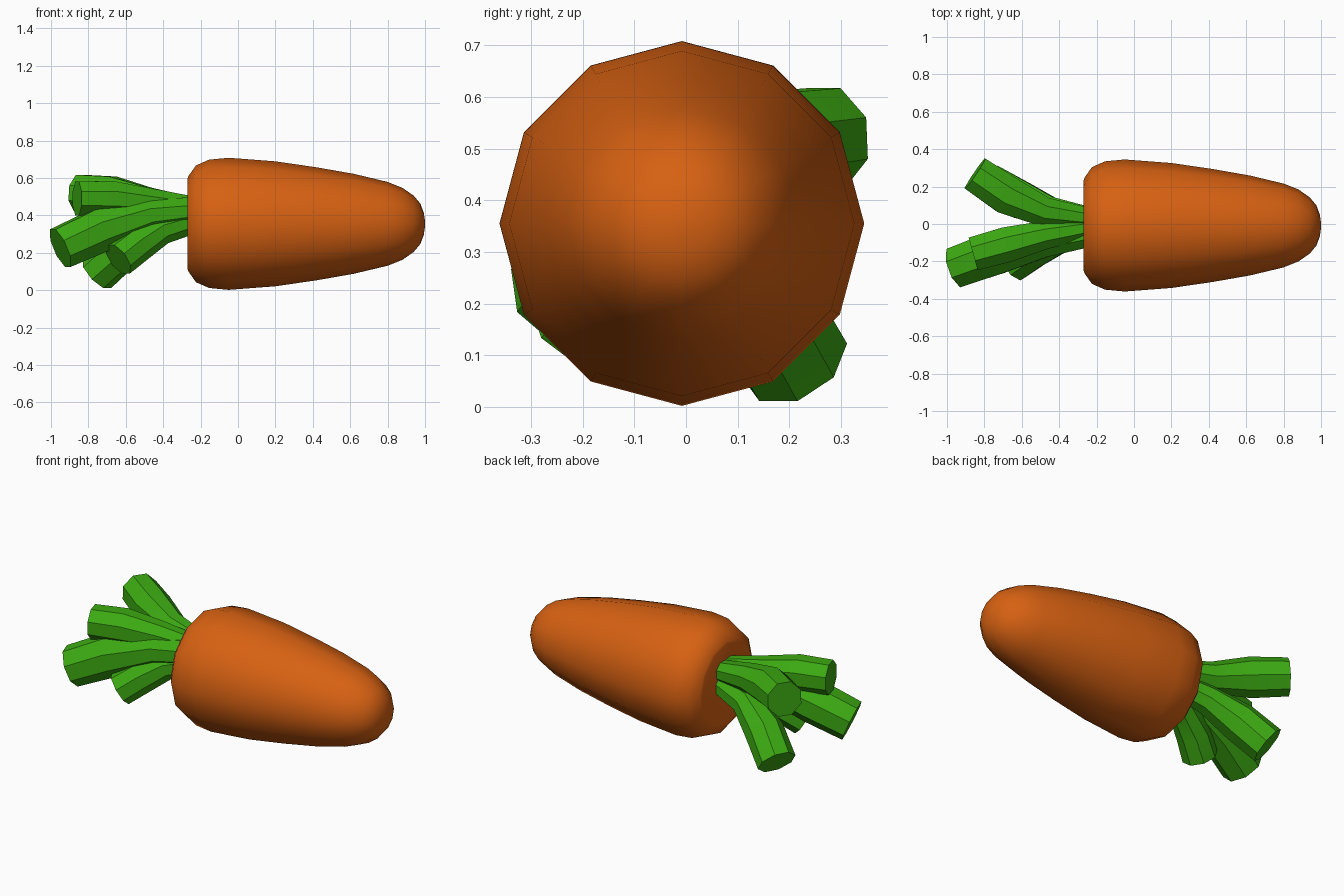
import bpy, bmesh, math
from mathutils import Vector

if "Cube" in bpy.data.objects:
    bpy.data.objects.remove(bpy.data.objects["Cube"])


def material(name, rgb):
    m = bpy.data.materials.new(name)
    m.diffuse_color = (*rgb, 1)
    m.use_nodes = True
    m.node_tree.nodes["Principled BSDF"].inputs["Base Color"].default_value = m.diffuse_color
    return m


ORANGE = material("carrot orange", (0.68, 0.12, 0.006))
GREEN = material("leaf green", (0.045, 0.40, 0.006))


def tube(name, path, radii, sides, mat, angle, turn=0.0):
    """Skin rings of the given radii along a path and cap both ends."""
    pts = [Vector(p) for p in path]
    bm = bmesh.new()
    rings = []
    for i, p in enumerate(pts):
        d = (pts[min(i + 1, len(pts) - 1)] - pts[max(i - 1, 0)]).normalized()
        side = d.cross(Vector((0, 0, 1))).normalized()
        up = side.cross(d)
        ring = []
        for k in range(sides):
            a = 2 * math.pi * k / sides + turn
            ring.append(bm.verts.new(p + radii[i] * (side * math.cos(a) + up * math.sin(a))))
        rings.append(ring)
    for r0, r1 in zip(rings, rings[1:]):
        for k in range(sides):
            n = (k + 1) % sides
            bm.faces.new((r0[k], r0[n], r1[n], r1[k]))
    bm.faces.new(rings[0])
    bm.faces.new(rings[-1])
    bmesh.ops.recalc_face_normals(bm, faces=bm.faces[:])
    me = bpy.data.meshes.new(name)
    bm.to_mesh(me)
    bm.free()
    me.materials.append(mat)
    ob = bpy.data.objects.new(name, me)
    bpy.context.collection.objects.link(ob)
    bpy.ops.object.select_all(action='DESELECT')
    ob.select_set(True)
    bpy.context.view_layer.objects.active = ob
    bpy.ops.object.shade_smooth_by_angle(angle=math.radians(angle))
    return ob


# Carrot root: twelve-sided lathe profile (x, radius) lying along x
profile = [(-0.27, 0.24), (-0.265, 0.255), (-0.225, 0.312), (-0.155, 0.343),
           (-0.05, 0.353), (0.20, 0.334), (0.42, 0.302), (0.62, 0.267),
           (0.80, 0.224), (0.88, 0.192), (0.94, 0.150), (0.975, 0.108),
           (0.993, 0.06), (1.0, 0.015)]
tube("carrot_root", [(x, -0.008, 0.355) for x, r in profile],
     [r for x, r in profile], 12, ORANGE, 50)

# Leaf stalks: curved, widening towards blunt ends
leaves = {
    "leaf_upper_back": ([(-0.24, 0.03, 0.44), (-0.48, 0.065, 0.47),
                         (-0.68, 0.155, 0.505), (-0.85, 0.27, 0.52)],
                        [0.06, 0.085, 0.112, 0.105]),
    "leaf_upper_front": ([(-0.24, -0.02, 0.445), (-0.48, -0.06, 0.47),
                          (-0.68, -0.11, 0.49), (-0.86, -0.16, 0.49)],
                         [0.06, 0.082, 0.102, 0.098]),
    "leaf_long_front": ([(-0.24, -0.05, 0.425), (-0.48, -0.09, 0.40),
                         (-0.74, -0.155, 0.32), (-0.95, -0.23, 0.225)],
                        [0.078, 0.095, 0.125, 0.118]),
    "leaf_short_front": ([(-0.24, -0.04, 0.37), (-0.41, -0.09, 0.32),
                          (-0.54, -0.15, 0.24), (-0.64, -0.215, 0.165)],
                         [0.07, 0.08, 0.095, 0.098]),
    "leaf_lower_back": ([(-0.24, 0.03, 0.37), (-0.45, 0.07, 0.32),
                         (-0.62, 0.135, 0.215), (-0.755, 0.21, 0.09)],
                        [0.065, 0.082, 0.11, 0.11]),
}
for name, (path, radii) in leaves.items():
    tube(name, path, radii, 8, GREEN, 35, math.pi / 8)
